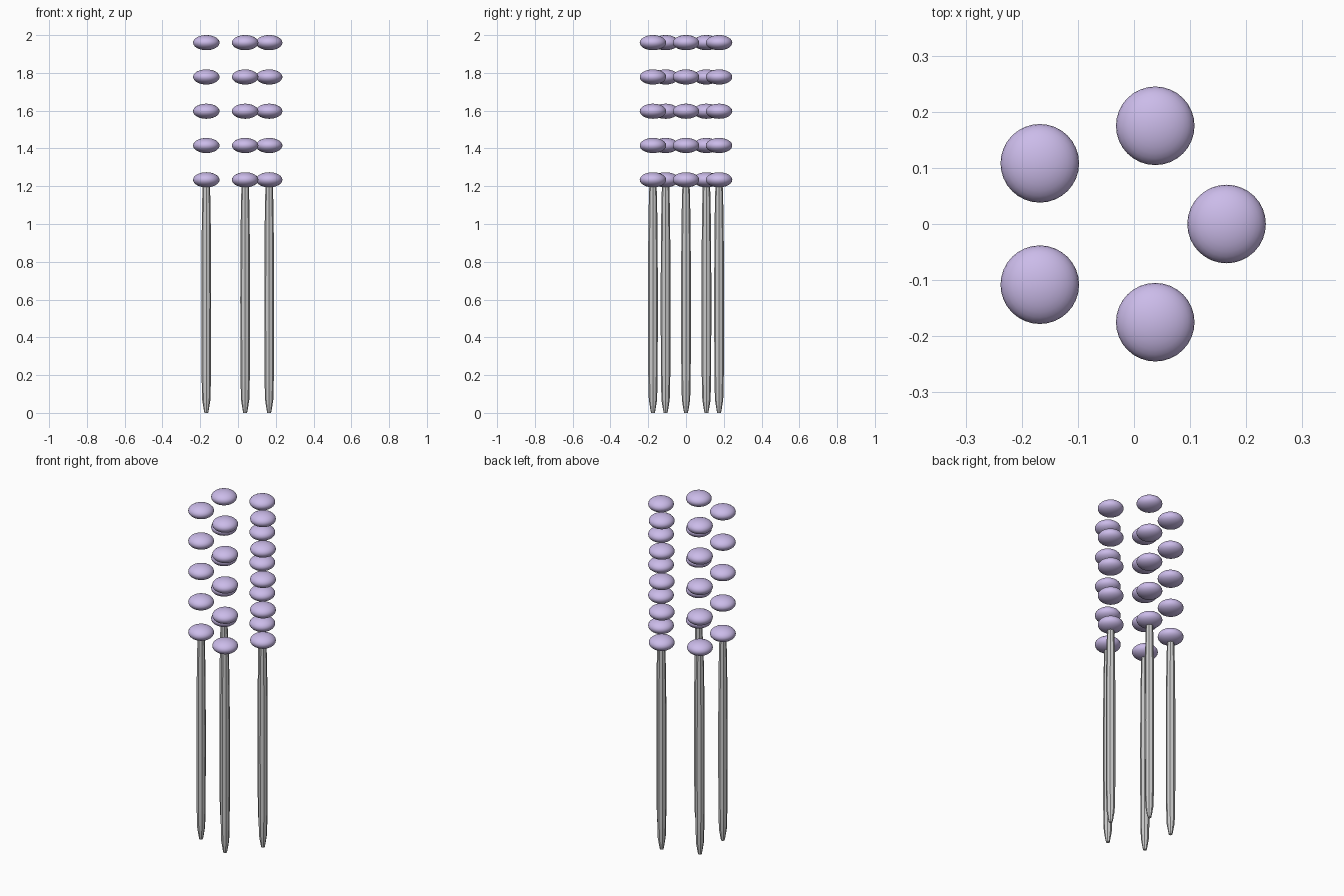
import bpy, bmesh
from math import sin, cos, pi

if "Cube" in bpy.data.objects:
    bpy.data.objects.remove(bpy.data.objects["Cube"])

RING_R, RING_X = 0.184, -0.019
SIDES = 16

lilac = bpy.data.materials.new("lilac")
lilac.diffuse_color = (0.60, 0.50, 0.82, 1)
lilac.use_nodes = True
lilac.node_tree.nodes["Principled BSDF"].inputs["Base Color"].default_value = lilac.diffuse_color


def finish(name, bm, angle):
    mesh = bpy.data.meshes.new(name)
    bm.to_mesh(mesh)
    bm.free()
    obj = bpy.data.objects.new(name, mesh)
    bpy.context.collection.objects.link(obj)
    bpy.ops.object.select_all(action='DESELECT')
    obj.select_set(True)
    bpy.context.view_layer.objects.active = obj
    bpy.ops.object.shade_smooth_by_angle(angle=angle)
    return obj


# Slim fluted stem, tapered to a blunt tip at the foot
def stem(name, x, y):
    profile = [(0.010, 0), (0.014, 0.02), (0.022, 0.07), (0.025, 0.2),
               (0.026, 0.6), (0.025, 0.9), (0.022, 1.12), (0.019, 1.21)]
    bm = bmesh.new()
    rings = []
    for r, z in profile:
        ring = []
        for i in range(SIDES):
            a = 2 * pi * i / SIDES
            rr = r * (1 if i % 2 == 0 else 0.9)
            ring.append(bm.verts.new((x + rr * cos(a), y + rr * sin(a), z)))
        rings.append(ring)
    for lo, hi in zip(rings, rings[1:]):
        for i in range(SIDES):
            j = (i + 1) % SIDES
            bm.faces.new((lo[i], lo[j], hi[j], hi[i]))
    bm.faces.new(rings[0][::-1])
    bm.faces.new(rings[-1])
    finish(name, bm, 0.5)


# Flattened round bead
def bead(name, x, y, z):
    bm = bmesh.new()
    bmesh.ops.create_uvsphere(bm, u_segments=32, v_segments=16, radius=1)
    bmesh.ops.scale(bm, vec=(0.07, 0.07, 0.04), verts=bm.verts)
    bmesh.ops.translate(bm, vec=(x, y, z), verts=bm.verts)
    finish(name, bm, pi).data.materials.append(lilac)


# Five stems in a ring, each with a column of five floating beads
for k in range(5):
    a = 2 * pi * k / 5
    x, y = RING_X + RING_R * cos(a), RING_R * sin(a)
    stem(f"stem_{k + 1}", x, y)
    for n in range(5):
        bead(f"bead_{k + 1}_{n + 1}", x, y, 1.234 + 0.1815 * n)
